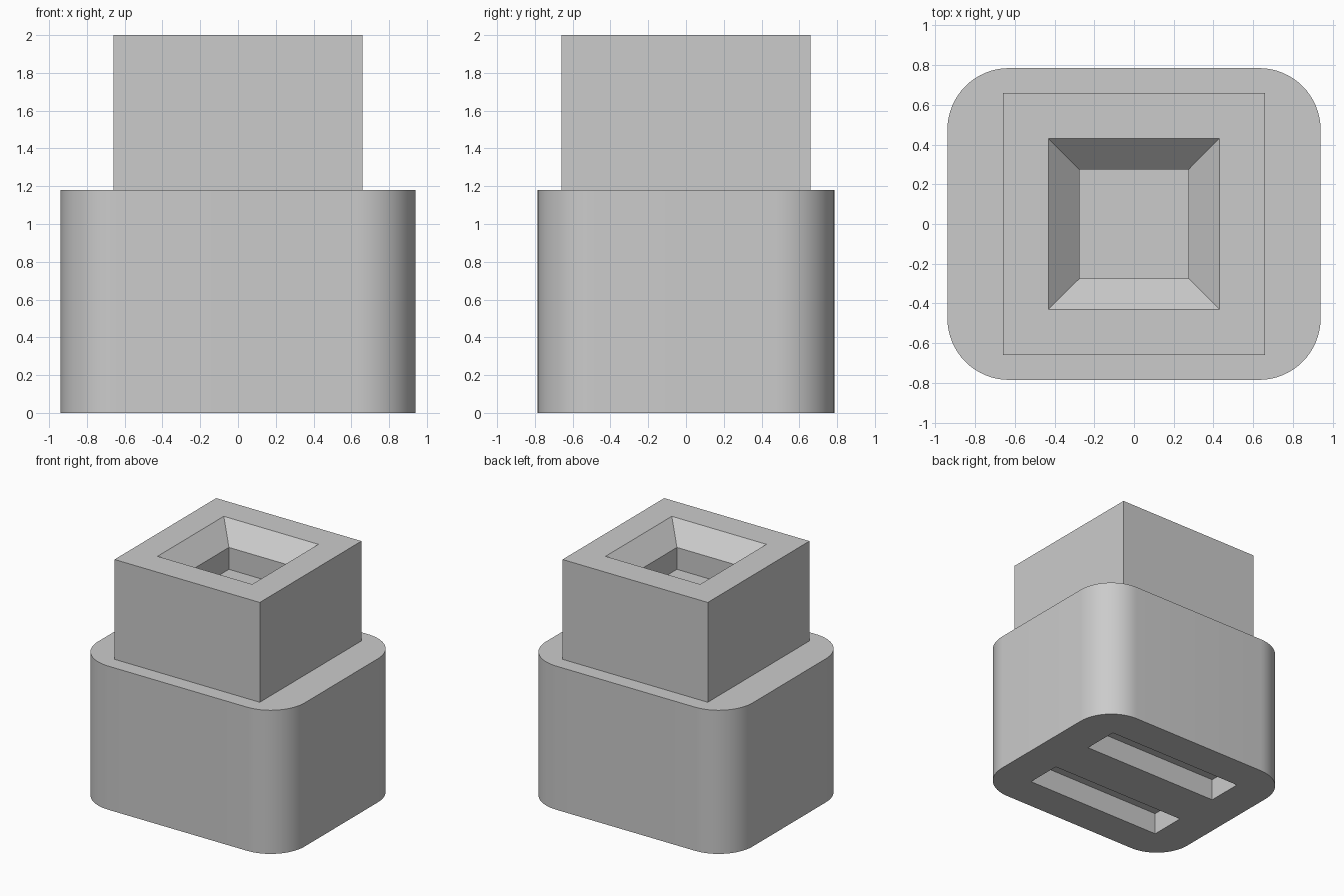
import bpy
import bmesh
from math import cos, sin, pi

old = bpy.data.objects.get("Cube")
if old:
    bpy.data.objects.remove(old, do_unlink=True)

GREY = (0.6, 0.6, 0.6, 1.0)
grey = bpy.data.materials.new("plain grey")
grey.use_nodes = True
grey.diffuse_color = GREY
grey.node_tree.nodes["Principled BSDF"].inputs["Base Color"].default_value = GREY


def outline(hx, hy, radius=0.0, steps=16):
    """Counter-clockwise rectangle, with rounded corners if radius is set."""
    points = []
    for i, (sx, sy) in enumerate([(1, 1), (-1, 1), (-1, -1), (1, -1)]):
        if radius == 0:
            points.append((sx * hx, sy * hy))
            continue
        for k in range(steps + 1):
            a = (i + k / steps) * pi / 2
            points.append((sx * (hx - radius) + radius * cos(a),
                           sy * (hy - radius) + radius * sin(a)))
    return points


def loft(name, sections, cap_start=True):
    """Skin a stack of (outline, height) sections and close the ends."""
    bm = bmesh.new()
    rings = [[bm.verts.new((x, y, z)) for x, y in pts] for pts, z in sections]
    for low, high in zip(rings, rings[1:]):
        n = len(low)
        for i in range(n):
            j = (i + 1) % n
            bm.faces.new((low[i], low[j], high[j], high[i]))
    if cap_start:
        bm.faces.new(rings[0][::-1])
    bm.faces.new(rings[-1])
    mesh = bpy.data.meshes.new(name)
    bm.to_mesh(mesh)
    bm.free()
    mesh.materials.append(grey)
    obj = bpy.data.objects.new(name, mesh)
    bpy.context.collection.objects.link(obj)
    return obj


def activate(obj):
    bpy.ops.object.select_all(action="DESELECT")
    obj.select_set(True)
    bpy.context.view_layer.objects.active = obj


# Rounded base body
BASE_TOP = 1.18
body = outline(0.94, 0.785, 0.31)
base = loft("base", [(body, 0), (body, BASE_TOP)])

# Two long slots cut into the underside
SLOT_DEPTH = 0.18
for side in (-1, 1):
    slot = outline(0.63, 0.15)
    cutter = loft("slot_cutter", [(slot, -0.1), (slot, SLOT_DEPTH)])
    cutter.location.y = side * 0.345
    cutter.hide_render = True
    cut = base.modifiers.new("slot", "BOOLEAN")
    cut.operation = "DIFFERENCE"
    cut.solver = "EXACT"
    cut.object = cutter
    activate(base)
    bpy.ops.object.modifier_apply(modifier=cut.name)
    bpy.data.objects.remove(cutter, do_unlink=True)

activate(base)
bpy.ops.object.shade_smooth_by_angle(angle=pi / 6)

# Square upper block: outer wall, rim, chamfered mouth, straight pocket, floor
outer, mouth, pocket = outline(0.66, 0.66), outline(0.43, 0.43), outline(0.275, 0.275)
loft("upper_block", [
    (outer, BASE_TOP),
    (outer, 2.0),
    (mouth, 2.0),
    (pocket, 1.845),
    (pocket, 1.665),
], cap_start=False)
